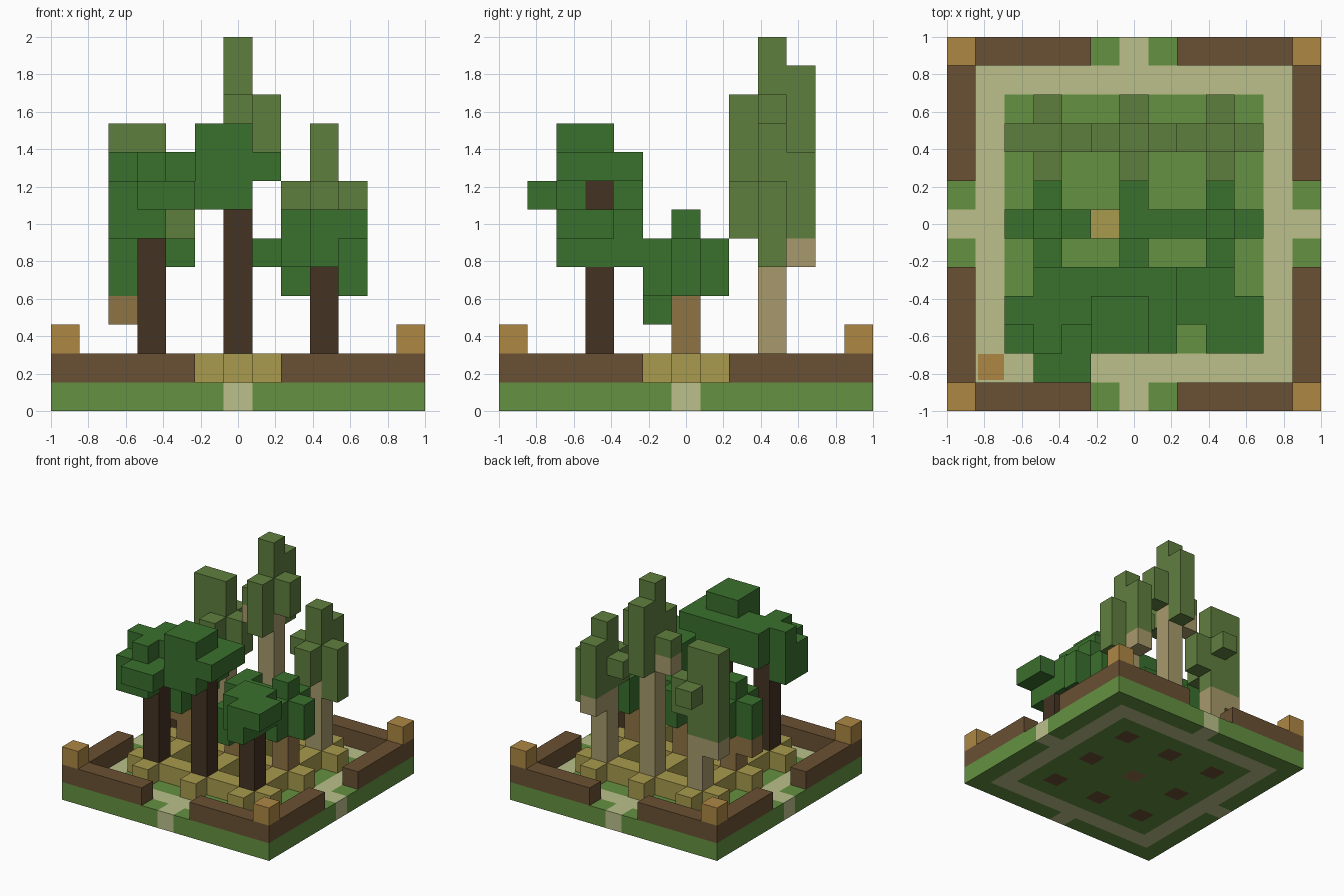
import bpy
import bmesh
from mathutils import Vector

cube = bpy.data.objects.get("Cube")
if cube:
    bpy.data.objects.remove(cube, do_unlink=True)

N = 13                # blocks along each side
U = 2 / N             # block size
LAST, MID = N - 1, N // 2
ROWS = (3, 6, 9)      # planting lines of the orchard


def material(name, hex_code):
    """Flat material from an sRGB hex colour."""
    srgb = [int(hex_code[i:i + 2], 16) / 255 for i in (0, 2, 4)]
    linear = [((c + 0.055) / 1.055) ** 2.4 for c in srgb]
    mat = bpy.data.materials.new(name)
    mat.use_nodes = True
    mat.diffuse_color = (*linear, 1)
    bsdf = mat.node_tree.nodes["Principled BSDF"]
    bsdf.inputs["Base Color"].default_value = (*linear, 1)
    bsdf.inputs["Roughness"].default_value = 0.9
    return mat


GRASS = material("grass green", "649141")
PATH = material("pale path", "BBC08A")
SOIL = material("soil brown", "6A5133")
LAMP = material("amber", "AE8744")
CROP = material("straw yellow", "A99A4D")
LEAF = material("deep leaf green", "3A702D")
OLIVE = material("olive leaf green", "5F7F3F")
DARK_BARK = material("dark bark", "433322")
BARK = material("brown bark", "8F7345")
PALE_BARK = material("pale bark", "A79A6C")

parts = []            # (name, material, set of block positions)
filled = set()


def part(name, mat, cells):
    cells = set(cells) - filled
    filled.update(cells)
    parts.append((name, mat, cells))


def column(x, y, span):
    return {(x, y, z) for z in range(*span)}


def columns(table):
    """Blocks for a table of (x, y): (bottom, top)."""
    return set().union(*(column(x, y, s) for (x, y), s in table.items()))


SIDES = {"centre": (0, 0), "east": (1, 0), "west": (-1, 0),
         "north": (0, 1), "south": (0, -1)}


def around(x, y, spans):
    """Columns on a tree's centre and its four neighbours."""
    return columns({(x + SIDES[k][0], y + SIDES[k][1]): s
                    for k, s in spans.items()})


def tree(name, x, y, bark, leaf, top, branch=None, **crown):
    """Trunk up to a given layer, optional side branches, and a crown."""
    trunk = column(x, y, (1, top)) | around(x, y, branch or {"centre": (1, top)})
    part(name + "_trunk", bark, trunk)
    part(name + "_crown", leaf, around(x, y, crown))


# Planting holes, path and lawn
holes = {(x, y, 0) for x in ROWS for y in ROWS}
part("centre_root", BARK, {(MID, MID, 0)})
part("planting_holes", SOIL, holes)
tiles = {(x, y, 0) for x in range(N) for y in range(N)}


def ring(x, y):
    return min(x, y, LAST - x, LAST - y)


part("path", PATH, {t for t in tiles if ring(*t[:2]) == 1
                    or (ring(*t[:2]) == 0 and MID in t[:2])})
part("lawn", GRASS, tiles)

# Border wall with a gate on every side, and corner lamps
part("border_wall", SOIL, {(x, y, 1) for x, y, _ in tiles if ring(x, y) == 0
                           and abs(x - MID) > 1 and abs(y - MID) > 1
                           or ring(x, y) == 0 and max(abs(x - MID), abs(y - MID)) == MID
                           and min(abs(x - MID), abs(y - MID)) > 1})
part("corner_lamps", LAMP, {(x, y, 2) for x in (0, LAST) for y in (0, LAST)})

# Back row: tall slim trees
tree("back_right_tree", 3, 9, PALE_BARK, OLIVE, 5, branch={"west": (4, 5)},
     centre=(5, 10), west=(5, 10), east=(6, 8), south=(6, 8), north=(7, 8))
tree("back_middle_tree", 6, 9, PALE_BARK, OLIVE, 9, branch={"west": (8, 9)},
     centre=(9, 13), west=(9, 10), east=(9, 11), south=(8, 11), north=(8, 12))
tree("back_left_tree", 9, 9, PALE_BARK, OLIVE, 6, branch={"north": (5, 6)},
     centre=(6, 10), west=(7, 8), east=(5, 8), south=(6, 8), north=(6, 9))

# Middle row: low trees
tree("middle_right_tree", 3, 6, BARK, LEAF, 4, branch={"west": (3, 4)},
     centre=(4, 7), west=(4, 6), east=(5, 6), south=(4, 6), north=(4, 6))
tree("middle_tree", 6, 6, BARK, LEAF, 5,
     centre=(5, 6), east=(5, 6), south=(3, 5), north=(4, 6))
tree("middle_left_tree", 9, 6, BARK, LEAF, 4,
     centre=(4, 7), west=(4, 6), east=(4, 6), south=(4, 6), north=(4, 6))

# Front row: dark trunks under broad crowns
tree("front_right_tree", 3, 3, DARK_BARK, LEAF, 7,
     centre=(7, 9), west=(6, 9), east=(7, 9), south=(6, 9), north=(7, 9))
tree("front_middle_tree", 6, 3, DARK_BARK, LEAF, 8,
     centre=(8, 10), west=(7, 10), east=(8, 9), south=(7, 10), north=(7, 9))
tree("front_left_tree", 9, 3, DARK_BARK, LEAF, 5,
     centre=(5, 7), west=(5, 7), east=(6, 7), south=(5, 7), north=(5, 7))
part("front_crown_corners", LEAF, columns({
    (2, 2): (6, 8), (3, 1): (7, 8), (4, 1): (7, 8), (4, 2): (7, 8),
    (4, 4): (7, 9), (5, 4): (7, 9), (5, 2): (7, 10),
    (7, 2): (8, 9), (7, 4): (8, 9), (8, 4): (5, 7), (10, 2): (6, 7)}))

# Straw around the foot of every tree
part("straw_beds", CROP, {(x + dx, y + dy, 1) for x in ROWS for y in ROWS
                          for dx, dy in SIDES.values()})


def corner(p):
    return Vector((p[0] * U - 1, p[1] * U - 1, p[2] * U))


def build(name, mat, cells):
    """Mesh of the exposed block faces, flat areas merged."""
    bm = bmesh.new()
    for cell in cells:
        for axis in range(3):
            for step in (0, 1):
                beside = list(cell)
                beside[axis] += 2 * step - 1
                if tuple(beside) in filled:
                    continue
                quad = []
                for a, b in ((0, 0), (1, 0), (1, 1), (0, 1)):
                    p = list(cell)
                    p[axis] += step
                    p[(axis + 1) % 3] += a
                    p[(axis + 2) % 3] += b
                    quad.append(bm.verts.new(corner(p)))
                bm.faces.new(quad if step else quad[::-1])
    bmesh.ops.remove_doubles(bm, verts=bm.verts, dist=U / 50)
    bmesh.ops.dissolve_limit(bm, angle_limit=0.02, verts=bm.verts, edges=bm.edges)
    mesh = bpy.data.meshes.new(name)
    bm.to_mesh(mesh)
    bm.free()
    mesh.materials.append(mat)
    bpy.context.collection.objects.link(bpy.data.objects.new(name, mesh))


for entry in parts:
    build(*entry)

# Thin amber plate on the path corner
bpy.ops.mesh.primitive_cube_add(size=1, location=corner((1.53, 1.53, 1.02)))
plate = bpy.context.object
plate.name = "path_plate"
plate.scale = (U * 0.9, U * 0.9, U * 0.04)
plate.data.materials.append(LAMP)
